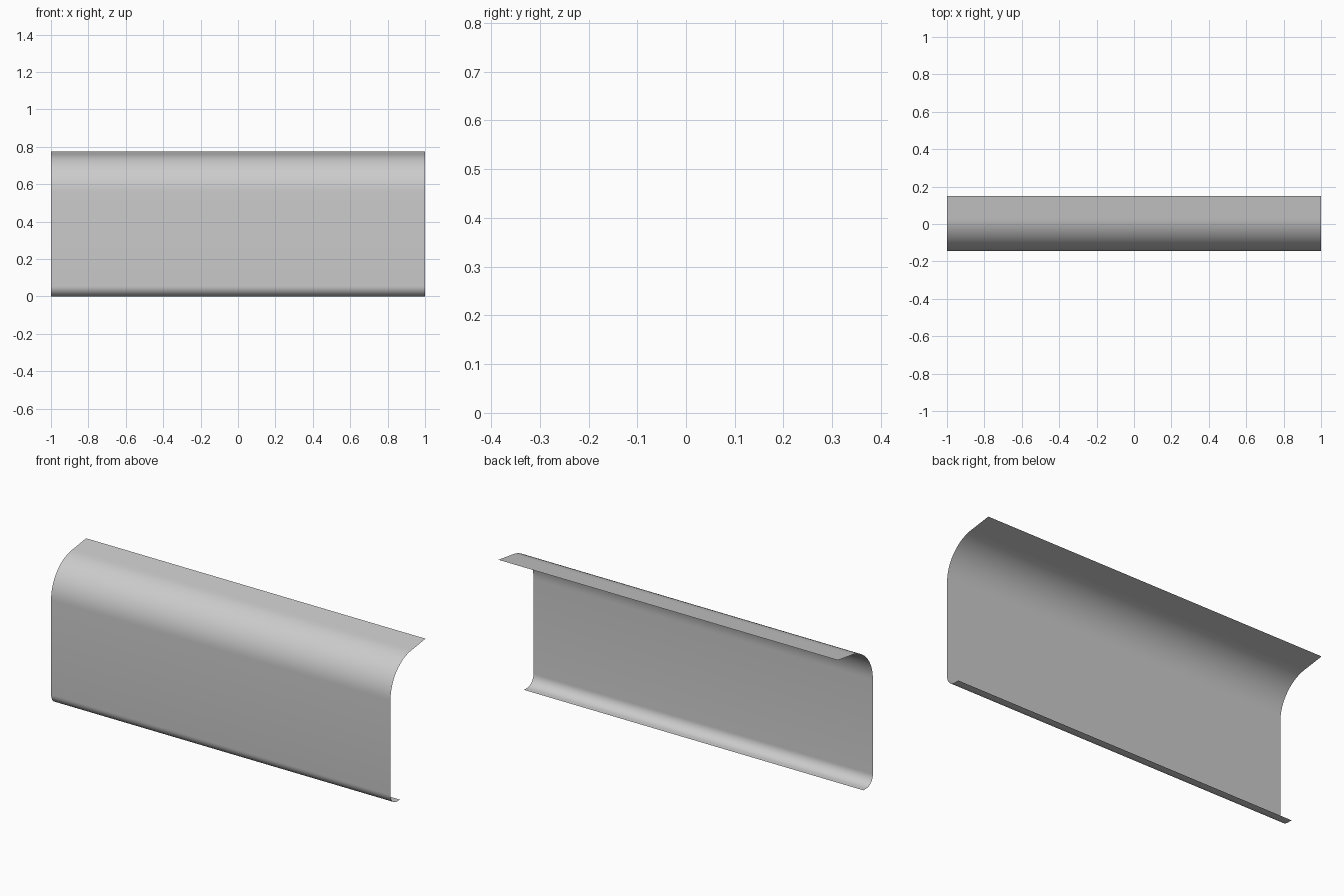
import bpy, bmesh
from math import cos, sin, radians

if "Cube" in bpy.data.objects:
    bpy.data.objects.remove(bpy.data.objects["Cube"])

def arc(cy, cz, r, a0, a1, n):
    return [(cy + r * cos(radians(a0 + (a1 - a0) * i / n)),
             cz + r * sin(radians(a0 + (a1 - a0) * i / n))) for i in range(n + 1)]

# side profile (y, z): sloped top lip, large bend, flat face, small bottom bend
profile = [(0.15, 0.775)]
profile += arc(0.055, 0.56, 0.20, 95, 180, 16)
profile += arc(-0.09, 0.055, 0.055, 180, 270, 10)
profile += [(-0.065, 0.0)]

# open sheet panel swept along x
bm = bmesh.new()
rows = [[bm.verts.new((x, y, z)) for y, z in profile] for x in (-1, 1)]
for i in range(len(profile) - 1):
    bm.faces.new((rows[0][i], rows[0][i + 1], rows[1][i + 1], rows[1][i]))
mesh = bpy.data.meshes.new("bent_panel")
bm.to_mesh(mesh)
bm.free()
panel = bpy.data.objects.new("bent_panel", mesh)
bpy.context.collection.objects.link(panel)
bpy.context.view_layer.objects.active = panel
panel.select_set(True)
bpy.ops.object.shade_smooth_by_angle()
